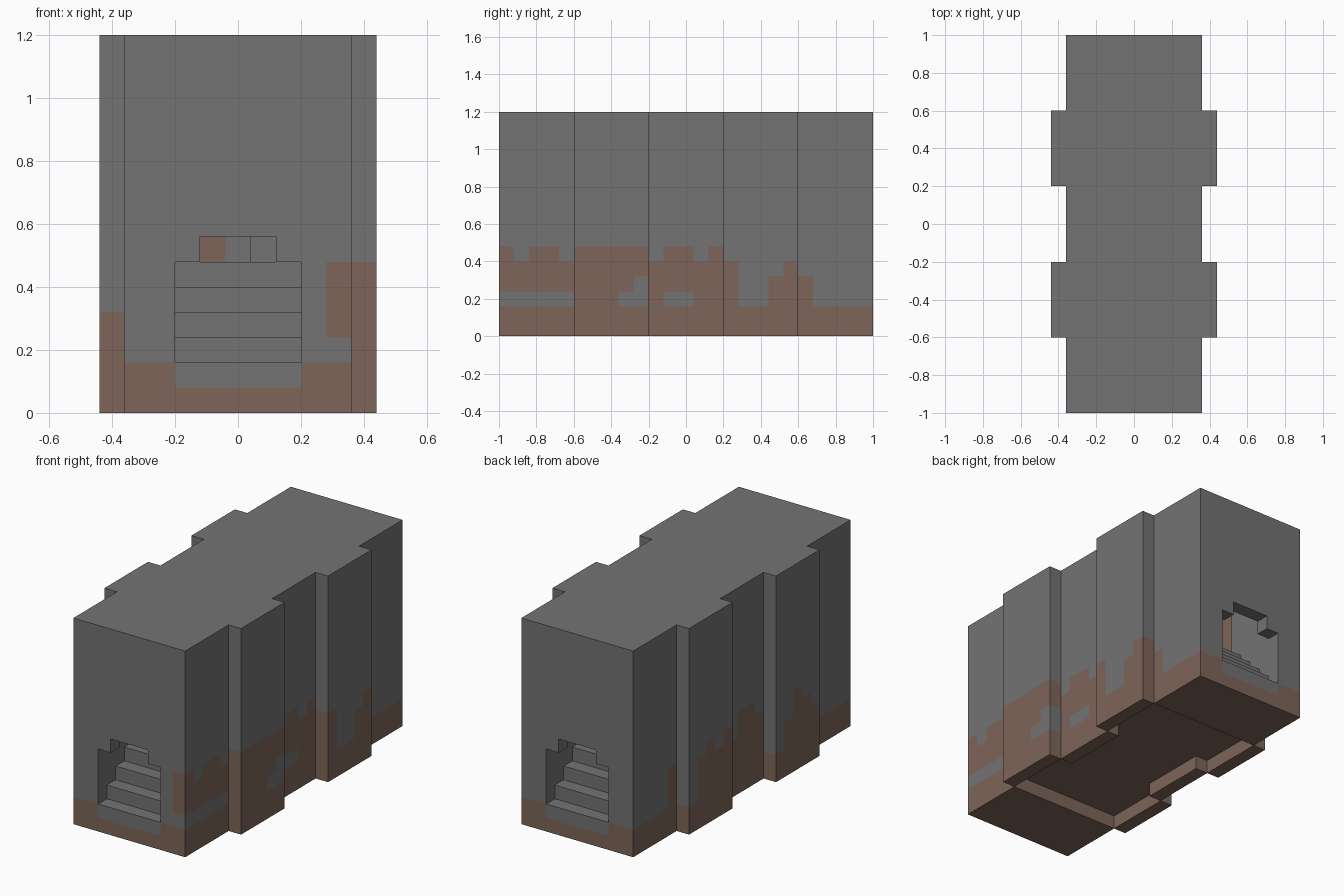
import bpy
import bmesh
from itertools import product
from mathutils import Vector

cube = bpy.data.objects.get("Cube")
if cube:
    bpy.data.objects.remove(cube)

CELL = 0.08
NX, NY, NZ = 11, 25, 15


def material(name, rgb):
    mat = bpy.data.materials.new(name)
    mat.use_nodes = True
    mat.diffuse_color = (*rgb, 1)
    mat.node_tree.nodes["Principled BSDF"].inputs["Base Color"].default_value = (*rgb, 1)
    return mat


stone = material("grey stone", (0.172, 0.172, 0.172))
earth = material("brown earth", (0.205, 0.130, 0.098))

solid = set()


def box(x, y, z):
    return set(product(range(*x), range(*y), range(*z)))


def both_ends(cells):
    return cells | {(i, NY - 1 - j, k) for i, j, k in cells}


# Main block with two pairs of side buttresses
solid |= box((1, 10), (0, NY), (0, NZ))
solid |= both_ends(box((0, NX), (5, 10), (0, NZ)))

# Stepped doorway arch, then a rising stair tunnel, at both ends
solid -= both_ends(box((3, 8), (0, 1), (2, 6)) | box((4, 7), (0, 1), (6, 7)))
for step in range(1, 5):
    solid -= both_ends(box((3, 8), (step, step + 1), (2 + step, 8 + step)))

# Inner room with a partition across the middle
solid -= box((2, 9), (5, 20), (6, 13))
solid |= box((2, 9), (12, 13), (6, 13)) | box((6, 9), (11, 14), (6, 13))

# Shallow recess under the floor
solid -= box((2, 9), (5, 20), (0, 1))
solid -= both_ends(box((1, 10), (5, 10), (0, 1)))

# Height of the earth in each column, from front to back
RIGHT = "6566566666566565224542222"
LEFT = "2222245642566456565252222"
GAPS = {(j, 2) for j in (0, 1, 2, 3, 4, 8, 9, 11, 12)} | {(9, 3)}


def is_earth(i, j, k, normal):
    # Inner room: one side wall and part of the partition
    if k >= 6:
        return (5 <= j < 20 and i == 1 and normal[0] > 0) or (
            j == 12 and i <= 4 and normal[1] != 0)
    if i >= 9:
        return k < int(RIGHT[j]) and (j, k) not in GAPS
    if i <= 1:
        return k < int(LEFT[j])
    # Ends, dipping under the doorways
    doorway = 3 <= i < 8 and (j < 5 or j >= 20)
    return k < (1 if doorway else 2)


# Skin every exposed side of the blocks
bm = bmesh.new()
corners = {}


def corner(p):
    if p not in corners:
        corners[p] = bm.verts.new(
            ((p[0] - NX / 2) * CELL, (p[1] - NY / 2) * CELL, p[2] * CELL))
    return corners[p]


for cell in sorted(solid):
    for axis, sign in product(range(3), (-1, 1)):
        normal = [0, 0, 0]
        normal[axis] = sign
        if tuple(c + n for c, n in zip(cell, normal)) in solid:
            continue
        u, v = (axis + 1) % 3, (axis + 2) % 3
        ring = []
        for du, dv in ((0, 0), (1, 0), (1, 1), (0, 1)):
            p = list(cell)
            p[axis] += sign > 0
            p[u] += du
            p[v] += dv
            ring.append(corner(tuple(p)))
        face = bm.faces.new(ring if sign > 0 else ring[::-1])
        face.material_index = int(is_earth(*cell, Vector(normal)))

# Merge flat areas of one colour
bmesh.ops.dissolve_limit(bm, angle_limit=0.01, verts=bm.verts[:],
                         edges=bm.edges[:], delimit={"MATERIAL"})

mesh = bpy.data.meshes.new("stone_passage")
bm.to_mesh(mesh)
bm.free()
mesh.materials.append(stone)
mesh.materials.append(earth)
bpy.context.collection.objects.link(bpy.data.objects.new("stone_passage", mesh))
